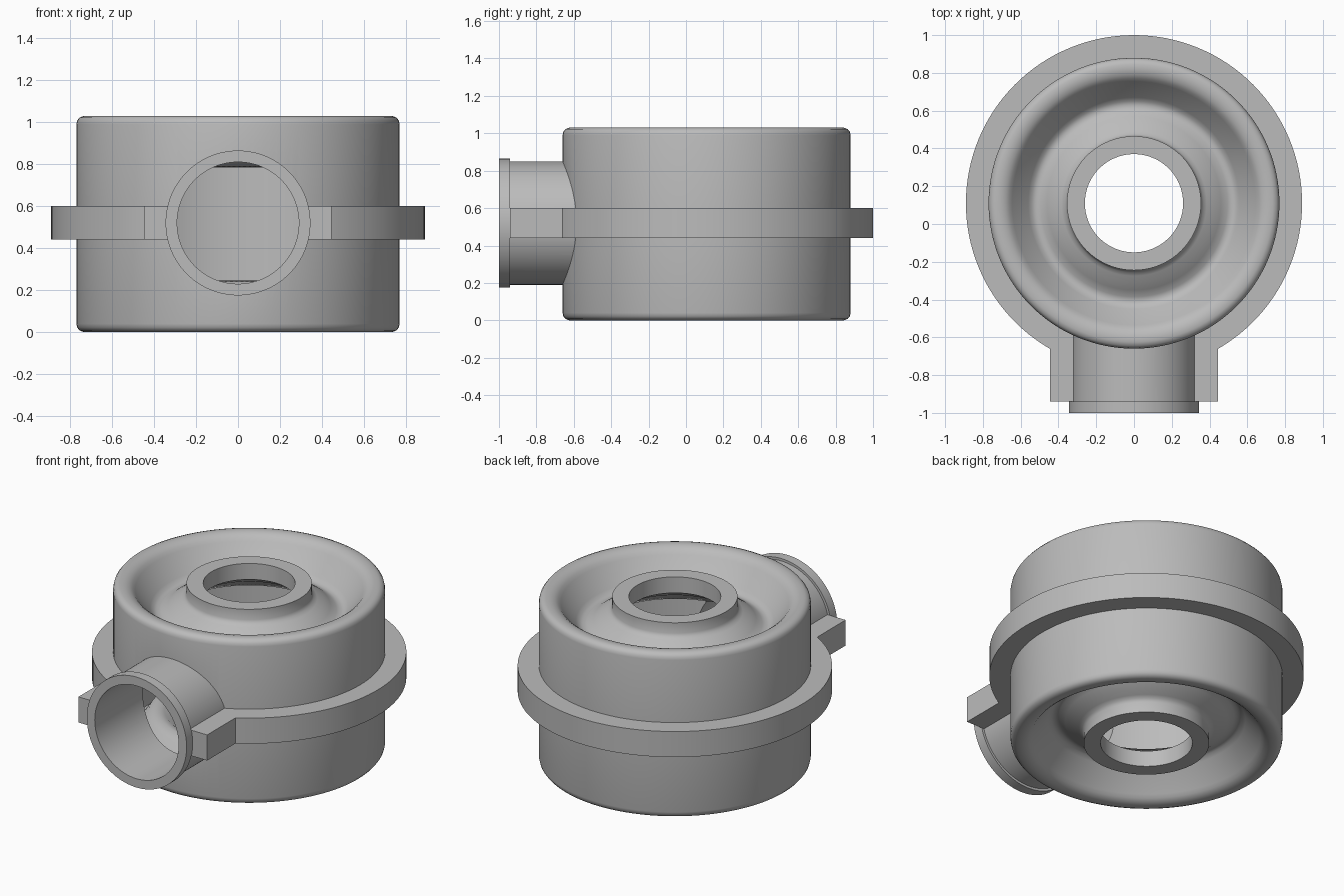
import bpy, bmesh, math
from mathutils import Matrix, Vector

cube = bpy.data.objects.get("Cube")
if cube:
    bpy.data.objects.remove(cube, do_unlink=True)

CENTRE_Y = 0.11      # axis of the round housing
MID_Z = 0.515        # plane of symmetry of the housing
PIPE_Z = 0.52        # axis of the side pipe

grey = bpy.data.materials.new("light_grey")
grey.use_nodes = True
colour = (0.5, 0.5, 0.5, 1)
grey.diffuse_color = colour
grey.node_tree.nodes["Principled BSDF"].inputs["Base Color"].default_value = colour


def make_object(name, bm):
    bmesh.ops.recalc_face_normals(bm, faces=bm.faces[:])
    mesh = bpy.data.meshes.new(name)
    bm.to_mesh(mesh)
    bm.free()
    mesh.materials.append(grey)
    obj = bpy.data.objects.new(name, mesh)
    bpy.context.collection.objects.link(obj)
    return obj


def lathe(name, profile, matrix, steps=128):
    """Turn a closed (radius, height) outline around the local z axis."""
    bm = bmesh.new()
    rings = []
    for i in range(steps):
        a = 2 * math.pi * i / steps
        rings.append([bm.verts.new((r * math.cos(a), r * math.sin(a), z)) for r, z in profile])
    count = len(profile)
    for i in range(steps):
        here, there = rings[i], rings[(i + 1) % steps]
        for j in range(count):
            k = (j + 1) % count
            bm.faces.new((here[j], there[j], there[k], here[k]))
    bm.transform(matrix)
    return make_object(name, bm)


def cylinder(name, radius, low, high, matrix):
    bm = bmesh.new()
    bmesh.ops.create_cone(bm, cap_ends=True, segments=128, radius1=radius, radius2=radius,
                          depth=high - low,
                          matrix=matrix @ Matrix.Translation((0, 0, (low + high) / 2)))
    return make_object(name, bm)


def combine(obj, other, operation):
    mod = obj.modifiers.new(operation.lower(), 'BOOLEAN')
    mod.operation = operation
    mod.solver = 'EXACT'
    mod.object = other
    bpy.context.view_layer.objects.active = obj
    bpy.ops.object.modifier_apply(modifier=mod.name)


upright = Matrix.Translation((0, CENTRE_Y, 0))
# Local z of the pipe runs towards the front
forward = Matrix.Translation((0, 0, PIPE_Z)) @ Matrix.Rotation(math.pi / 2, 4, 'X')

# Cutters
drum_cutter = cylinder("drum_cutter", 0.74, 0.1, 0.94, upright)
bore_cutter = cylinder("bore_cutter", 0.29, 0.3, 1.2, forward)
pipe_cutter = cylinder("pipe_cutter", 0.31, 0.3, 1.2, forward)

# Hollow housing: rounded rim, dished end and raised hub, mirrored top to bottom
half = [(0.77, 0.99), (0.766, 1.008), (0.755, 1.022), (0.735, 1.03), (0.705, 1.029),
        (0.68, 1.022), (0.66, 1.008), (0.645, 0.99), (0.56, 0.88), (0.54, 0.862),
        (0.52, 0.855), (0.495, 0.86), (0.46, 0.886), (0.42, 0.915), (0.385, 0.933),
        (0.365, 0.945), (0.355, 0.965), (0.355, 1.03), (0.26, 1.03), (0.26, 0.93),
        (0.36, 0.87), (0.42, 0.84), (0.48, 0.79), (0.52, 0.785), (0.57, 0.81),
        (0.66, 0.94), (0.70, 0.95)]
outline = half + [(r, 2 * MID_Z - z) for r, z in reversed(half)]
housing = lathe("housing", outline, upright)
combine(housing, bore_cutter, 'DIFFERENCE')

# Flange band with a square tab around the pipe
flange = cylinder("flange", 0.89, 0.44, 0.60, upright)
bm = bmesh.new()
bmesh.ops.create_cube(bm, size=1, matrix=Matrix.Translation((0, -0.47, 0.52))
                      @ Matrix.Diagonal((0.89, 0.94, 0.16, 1)))
tab = make_object("tab_block", bm)
combine(flange, tab, 'UNION')
combine(flange, drum_cutter, 'DIFFERENCE')
combine(flange, pipe_cutter, 'DIFFERENCE')

# Side pipe with a lip at its mouth
pipe = lathe("side_pipe", [(0.29, 0.4), (0.33, 0.4), (0.33, 0.94), (0.345, 0.94),
                           (0.345, 1.0), (0.29, 1.0)], forward)
combine(pipe, drum_cutter, 'DIFFERENCE')

for helper in (drum_cutter, bore_cutter, pipe_cutter, tab):
    bpy.data.objects.remove(helper, do_unlink=True)

# Smooth shading with crisp edges
for obj in (housing, flange, pipe):
    bpy.ops.object.select_all(action='DESELECT')
    obj.select_set(True)
    bpy.context.view_layer.objects.active = obj
    bpy.ops.object.shade_smooth_by_angle(angle=math.radians(35))
